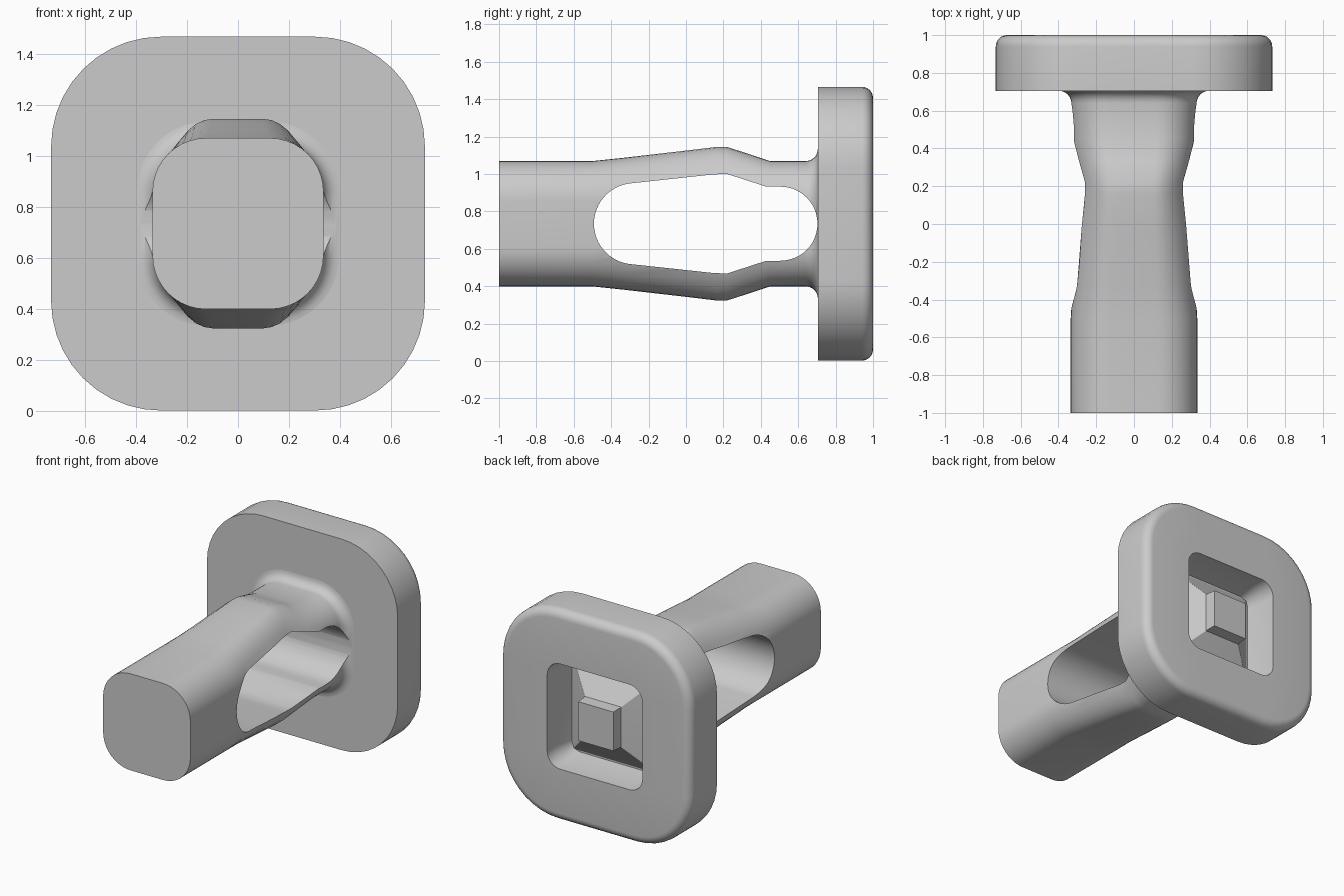
import bpy, bmesh, math

if "Cube" in bpy.data.objects:
    bpy.data.objects.remove(bpy.data.objects["Cube"])

CZ = 0.734  # height of the long axis

grey = bpy.data.materials.new("plain grey")
grey.diffuse_color = (0.6, 0.6, 0.6, 1)
grey.use_nodes = True
grey.node_tree.nodes["Principled BSDF"].inputs["Base Color"].default_value = grey.diffuse_color


def section(y, hw, hh, rx, rz, n=10):
    """Rounded rectangle around the long axis."""
    pts = []
    for q, (sx, sz) in enumerate([(1, 1), (-1, 1), (-1, -1), (1, -1)]):
        for i in range(n + 1):
            a = math.pi / 2 * (q + i / n)
            pts.append((sx * (hw - rx) + rx * math.cos(a), y,
                        CZ + sz * (hh - rz) + rz * math.sin(a)))
    return pts


def make(name, bm):
    bmesh.ops.recalc_face_normals(bm, faces=bm.faces)
    me = bpy.data.meshes.new(name)
    bm.to_mesh(me)
    bm.free()
    ob = bpy.data.objects.new(name, me)
    bpy.context.collection.objects.link(ob)
    me.materials.append(grey)
    return ob


def loft(name, rings):
    bm = bmesh.new()
    loops = [[bm.verts.new(p) for p in r] for r in rings]
    for a, b in zip(loops, loops[1:]):
        for i in range(len(a)):
            j = (i + 1) % len(a)
            bm.faces.new((a[i], a[j], b[j], b[i]))
    bm.faces.new(loops[0])
    bm.faces.new(loops[-1])
    return make(name, bm)


def smooth(ob, angle=30):
    bpy.ops.object.select_all(action='DESELECT')
    ob.select_set(True)
    bpy.context.view_layer.objects.active = ob
    bpy.ops.object.shade_smooth_by_angle(angle=math.radians(angle))


# Head plate: rounded back edge, square socket and raised centre stud
rings = [section(0.705, 0.732, 0.732, 0.43, 0.43)]
for i in range(7):
    a = math.pi / 2 * i / 6
    d = 0.06 * (1 - math.cos(a))
    rings.append(section(0.94 + 0.06 * math.sin(a), 0.732 - d, 0.732 - d, 0.43 - d, 0.43 - d))
for y, h, r in [(1.0, 0.365, 0.10), (0.91, 0.36, 0.10), (0.78, 0.33, 0.07),
                (0.78, 0.32, 0.003), (0.91, 0.14, 0.003), (0.99, 0.135, 0.003)]:
    rings.append(section(y, h, h, r, r))
smooth(loft("head_plate", rings))

# Shaft: square bar, bowed arms, flare into the head plate
rows = [(-1.0, 0.335, 0.335, 0.21, 0.21), (-0.5, 0.335, 0.335, 0.21, 0.21),
        (-0.33, 0.325, 0.353, 0.21, 0.26), (0.0, 0.316, 0.391, 0.21, 0.35),
        (0.16, 0.31, 0.41, 0.21, 0.41), (0.22, 0.31, 0.41, 0.21, 0.41),
        (0.33, 0.323, 0.375, 0.21, 0.31), (0.45, 0.332, 0.335, 0.21, 0.21)]
for i in range(7):
    a = math.pi / 2 * i / 6
    d = 0.065 * (1 - math.cos(a))
    rows.append((0.64 + 0.065 * math.sin(a), 0.332 + d, 0.335 + d, 0.21 + d, 0.21 + d))
shaft = loft("shaft", [section(*r) for r in rows])

# Side slot cutter: rounded ends, walls following the bowed arms
half = []
for i in range(13):
    a = math.pi - math.radians(82) * i / 12
    half.append((-0.275 + 0.217 * math.cos(a), 0.217 * math.sin(a)))
half += [(0.15, 0.264), (0.22, 0.266), (0.43, 0.198)]
for i in range(13):
    a = math.pi / 2 * (1 - i / 12)
    half.append((0.505 + 0.198 * math.cos(a), 0.198 * math.sin(a)))
outline = half + [(y, -z) for y, z in reversed(half[1:-1])]
cutter = loft("slot_cutter", [[(x, y, CZ + z) for y, z in outline] for x in (-0.6, 0.6)])
mod = shaft.modifiers.new("slot", 'BOOLEAN')
mod.operation = 'DIFFERENCE'
mod.solver = 'EXACT'
mod.object = cutter
bpy.context.view_layer.objects.active = shaft
bpy.ops.object.modifier_apply(modifier="slot")
bpy.data.objects.remove(cutter)
smooth(shaft)
